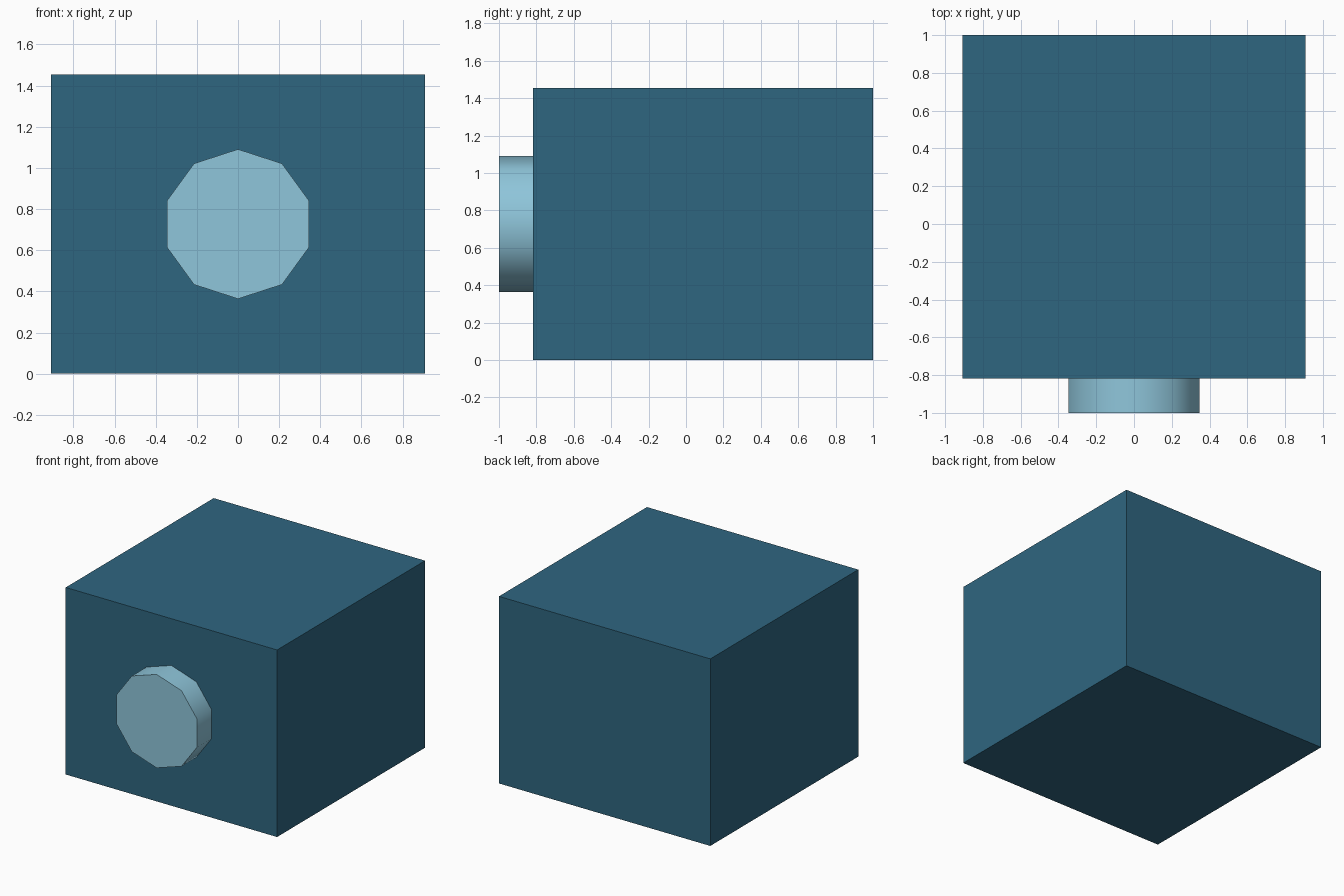
import bpy
from math import radians

if "Cube" in bpy.data.objects:
    bpy.data.objects.remove(bpy.data.objects["Cube"])

UNIT = 1 / 1.1          # scales the model so its depth is 2
HALF = 1.0 * UNIT       # half width of the body
HEIGHT = 1.6 * UNIT
FRONT = 1 - 2 * HALF    # y of the body's front face


def paint(obj, name, rgb):
    mat = bpy.data.materials.new(name)
    mat.diffuse_color = (*rgb, 1)
    mat.use_nodes = True
    mat.node_tree.nodes["Principled BSDF"].inputs["Base Color"].default_value = mat.diffuse_color
    obj.data.materials.append(mat)


# Body: plain block, flat faces
bpy.ops.mesh.primitive_cube_add(size=1, location=(0, FRONT + HALF, HEIGHT / 2))
body = bpy.context.object
body.name = "body"
body.scale = (2 * HALF, 2 * HALF, HEIGHT)
bpy.ops.object.transform_apply(location=False, rotation=False, scale=True)
paint(body, "dark_blue", (0.028, 0.133, 0.216))

# Front knob: ten-sided disc with a corner at the top, set slightly into the body
inset = 0.02
depth = FRONT + 1 + inset
bpy.ops.mesh.primitive_cylinder_add(
    vertices=10, radius=0.4 * UNIT, depth=depth,
    location=(0, -1 + depth / 2, HEIGHT / 2), rotation=(radians(90), 0, 0))
knob = bpy.context.object
knob.name = "front_knob"
bpy.ops.object.transform_apply(location=False, rotation=True, scale=False)
bpy.ops.object.shade_smooth_by_angle(angle=radians(40))
paint(knob, "light_blue", (0.275, 0.565, 0.708))
